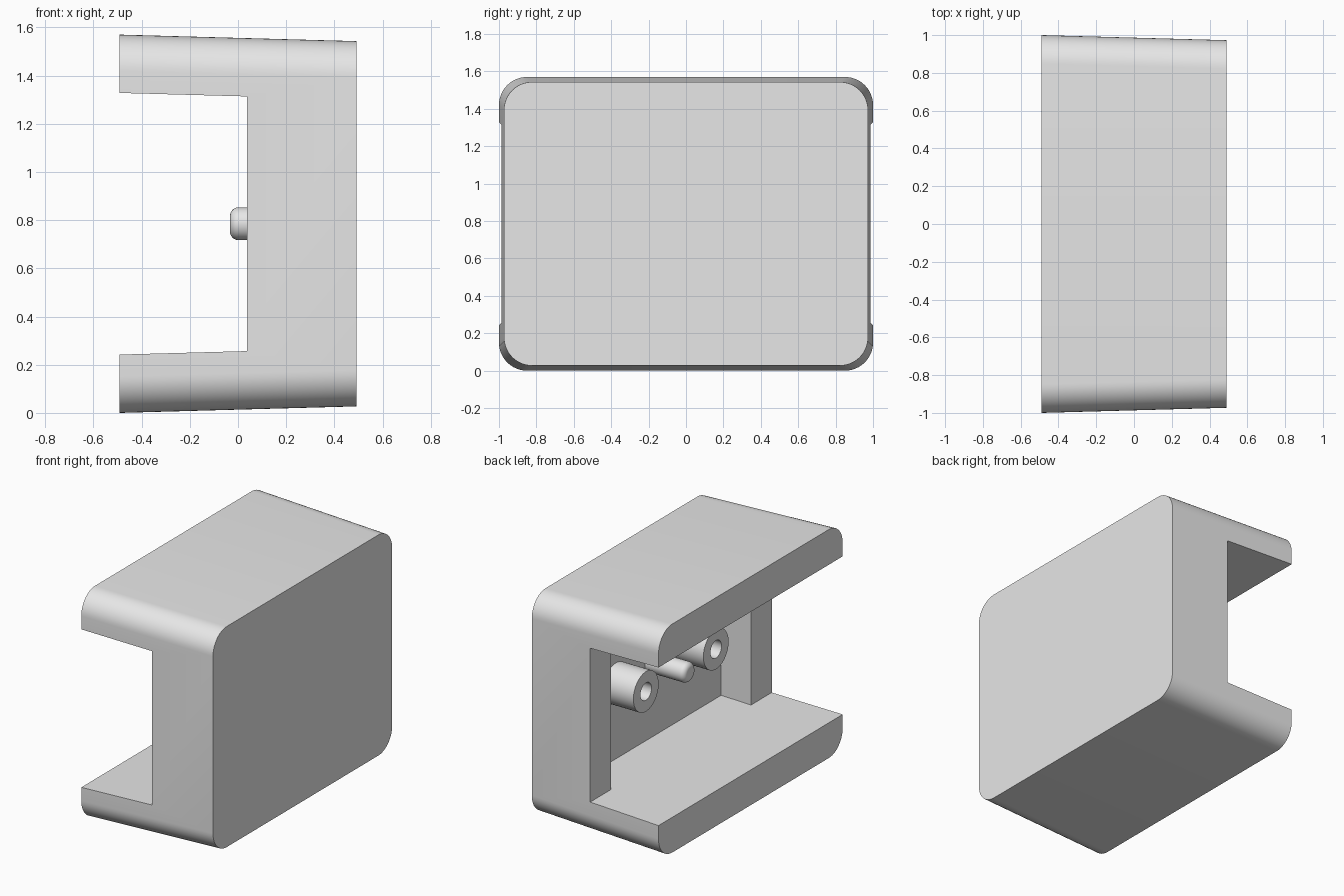
import bpy, bmesh, math
from mathutils import Matrix

if "Cube" in bpy.data.objects:
    bpy.data.objects.remove(bpy.data.objects["Cube"], do_unlink=True)

BACK, FRONT = -0.491, 0.491       # open side and closed face along x
RIM, FLOOR = 0.038, 0.265         # rim of the side walls, floor of the pocket
HALF_Y, HALF_Z = 1.0, 0.785
MID_Z = HALF_Z
DRAFT = 0.0275                    # taper per unit of x

grey = bpy.data.materials.new("light_grey")
grey.use_nodes = True
grey.diffuse_color = (0.8, 0.8, 0.8, 1)
grey.node_tree.nodes["Principled BSDF"].inputs["Base Color"].default_value = (0.8, 0.8, 0.8, 1)


def make_object(name, bm):
    bmesh.ops.recalc_face_normals(bm, faces=bm.faces)
    mesh = bpy.data.meshes.new(name)
    bm.to_mesh(mesh)
    bm.free()
    mesh.materials.append(grey)
    obj = bpy.data.objects.new(name, mesh)
    bpy.context.collection.objects.link(obj)
    return obj


def select_only(obj):
    bpy.ops.object.select_all(action='DESELECT')
    obj.select_set(True)
    bpy.context.view_layer.objects.active = obj


def smooth(obj):
    select_only(obj)
    bpy.ops.object.shade_smooth_by_angle(angle=math.radians(30))


def prism(name, lower, upper):
    """Closed solid between two matching rings of points."""
    bm = bmesh.new()
    a = [bm.verts.new(p) for p in lower]
    b = [bm.verts.new(p) for p in upper]
    n = len(a)
    bm.faces.new(a)
    bm.faces.new(b)
    for i in range(n):
        j = (i + 1) % n
        bm.faces.new((a[i], a[j], b[j], b[i]))
    return make_object(name, bm)


def rounded_ring(x, inset, radius=0.15, steps=12):
    ring = []
    for quarter, (sy, sz) in enumerate([(1, 1), (-1, 1), (-1, -1), (1, -1)]):
        for k in range(steps + 1):
            t = math.pi / 2 * (quarter + k / steps)
            ring.append((x,
                         sy * (HALF_Y - inset - radius) + radius * math.cos(t),
                         MID_Z + sz * (HALF_Z - inset - radius) + radius * math.sin(t)))
    return ring


def lathe(name, profile, y, segments=48):
    """Revolve (x, radius) points around a line along x."""
    bm = bmesh.new()
    verts = [bm.verts.new((x, r, 0)) for x, r in profile]
    edges = [bm.edges.new(pair) for pair in zip(verts, verts[1:])]
    bmesh.ops.spin(bm, geom=verts + edges, cent=(0, 0, 0), axis=(1, 0, 0),
                   angle=math.tau, steps=segments, use_duplicate=False)
    bmesh.ops.remove_doubles(bm, verts=bm.verts, dist=0.0001)
    bmesh.ops.transform(bm, matrix=Matrix.Translation((0, y, MID_Z)), verts=bm.verts)
    obj = make_object(name, bm)
    smooth(obj)


# Tapered housing with rounded corners
housing = prism("housing", rounded_ring(BACK, 0),
                rounded_ring(FRONT, DRAFT * (FRONT - BACK)))

# Wide side slot plus narrower pocket, cut in one piece
OUT, START, POCKET = 1.2, -0.7, 0.76
plan = [(START, -OUT), (RIM, -OUT), (RIM, -POCKET), (FLOOR, -POCKET),
        (FLOOR, POCKET), (RIM, POCKET), (RIM, OUT), (START, OUT)]
half = lambda x: 0.543 - DRAFT * (x - BACK)
cutter = prism("slot_cutter", [(x, y, MID_Z - half(x)) for x, y in plan],
               [(x, y, MID_Z + half(x)) for x, y in plan])
cutter.hide_render = True
cut = housing.modifiers.new("slot", 'BOOLEAN')
cut.operation = 'DIFFERENCE'
cut.solver = 'EXACT'
cut.object = cutter
select_only(housing)
bpy.ops.object.modifier_apply(modifier=cut.name)
bpy.data.objects.remove(cutter, do_unlink=True)
smooth(housing)

# Hollow screw bosses on the pocket floor
BASE = FLOOR + 0.01
for name, y in (("back_boss", 0.38), ("front_boss", -0.38)):
    lathe(name, [(BASE, 0.137), (RIM, 0.137), (RIM, 0.06),
                 (FLOOR - 0.005, 0.06), (FLOOR - 0.005, 0)], y)

# Central pin with a rounded tip
TIP, PIN_R, FILLET = -0.033, 0.068, 0.035
pin = [(BASE, PIN_R)]
for k in range(9):
    t = math.pi / 2 * k / 8
    pin.append((TIP + FILLET * (1 - math.sin(t)), PIN_R - FILLET * (1 - math.cos(t))))
pin = [pin[0]] + [(TIP + FILLET * (1 - math.sin(math.pi / 2 * k / 8)),
                   PIN_R - FILLET * (1 - math.cos(math.pi / 2 * k / 8)))
                  for k in range(9)] + [(TIP, 0)]
lathe("centre_pin", pin, 0)
